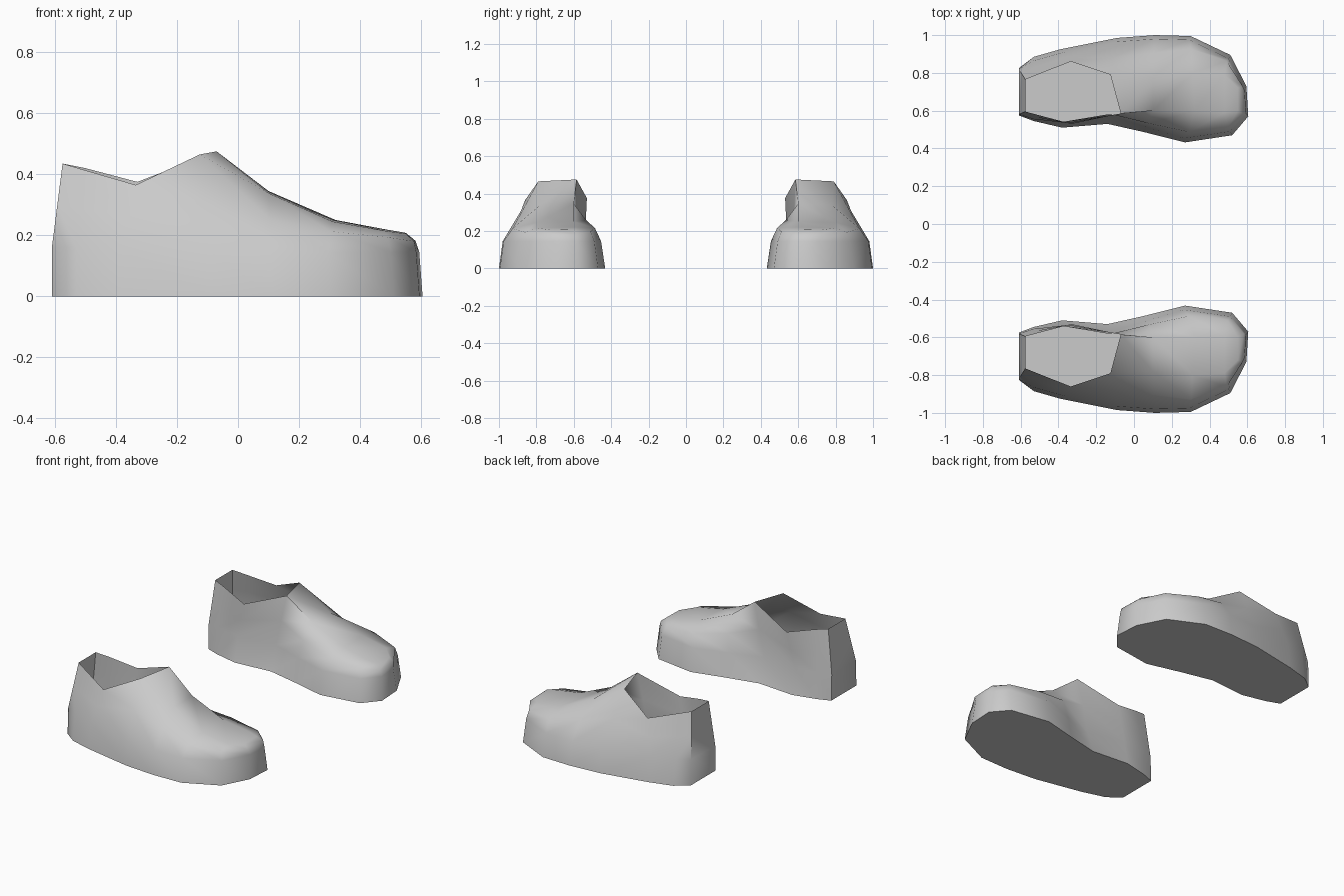
import bpy, bmesh, math
from mathutils import Vector

if "Cube" in bpy.data.objects:
    bpy.data.objects.remove(bpy.data.objects["Cube"])

grey = bpy.data.materials.new("plain_grey")
grey.diffuse_color = (0.6, 0.6, 0.6, 1)
grey.use_nodes = True
grey.node_tree.nodes["Principled BSDF"].inputs["Base Color"].default_value = grey.diffuse_color

# Stations from heel to toe, inner and outer side of the foot
SOLE_IN = [(-.61, .575), (-.53, .545), (-.38, .51), (-.14, .53),
           (.06, .485), (.27, .432), (.52, .47), (.605, .57)]
SOLE_OUT = [(-.61, .825), (-.53, .885), (-.39, .925), (-.09, .985),
            (.11, 1.0), (.30, .995), (.51, .895), (.595, .73)]
# Collar rim (first four) and top edge of the vamp (last four)
TOP_IN = [(-.575, .595, .435), (-.50, .575, .42), (-.33, .53, .375), (-.07, .585, .475),
          (.10, .60, .345), (.32, .60, .25), (.48, .59, .22), (.55, .60, .208)]
TOP_OUT = [(-.575, .765, .435), (-.50, .795, .413), (-.335, .86, .365), (-.125, .79, .465),
           (.10, .78, .338), (.31, .80, .245), (.48, .79, .215), (.55, .72, .205)]
INSET_IN = [.005, .01, .03, .05, .03, .022, .02, .015]   # side wall lean, arch pinch
BULGE = [0, 0, 0, .005, .025, .04, .03, .012]            # roundness of the upper


def side(i, sole, top, inset, outward):
    """Points of one side wall, from sole to rim."""
    x, y = sole[i]
    t = Vector(top[i])
    base = Vector((x, y, 0))
    mid = Vector((x * (.982 if x > 0 else 1), y - outward * inset, .16 if i < 3 else .145))
    up = mid.lerp(t, .5) + Vector((BULGE[i] * (.8 if i == 7 else 0),
                                   outward * BULGE[i], BULGE[i] * .45))
    return [base, mid, up, t]


def shoe(name, mirror):
    bm = bmesh.new()
    rings = []
    for i in range(8):
        pts = side(i, SOLE_IN, TOP_IN, INSET_IN[i], -1)
        pts += reversed(side(i, SOLE_OUT, TOP_OUT, .02 if i else .005, 1))
        rings.append([bm.verts.new((p.x, p.y * mirror, p.z)) for p in pts])
    # side walls, vamp and sole, leaving the foot opening free
    for i, (a, b) in enumerate(zip(rings, rings[1:])):
        for k in range(8):
            if k == 3 and i < 3:
                continue
            n = (k + 1) % 8
            bm.faces.new((a[k], a[n], b[n], b[k]))
    # heel and toe ends
    for r in (rings[0], rings[-1]):
        for k in range(3):
            bm.faces.new((r[k], r[k + 1], r[6 - k], r[7 - k]))
    bmesh.ops.recalc_face_normals(bm, faces=bm.faces)
    mesh = bpy.data.meshes.new(name)
    bm.to_mesh(mesh)
    bm.free()
    mesh.materials.append(grey)
    ob = bpy.data.objects.new(name, mesh)
    bpy.context.collection.objects.link(ob)
    bpy.ops.object.select_all(action='DESELECT')
    ob.select_set(True)
    bpy.context.view_layer.objects.active = ob
    bpy.ops.object.shade_smooth_by_angle(angle=math.radians(62))


shoe("left_shoe", 1)
shoe("right_shoe", -1)
